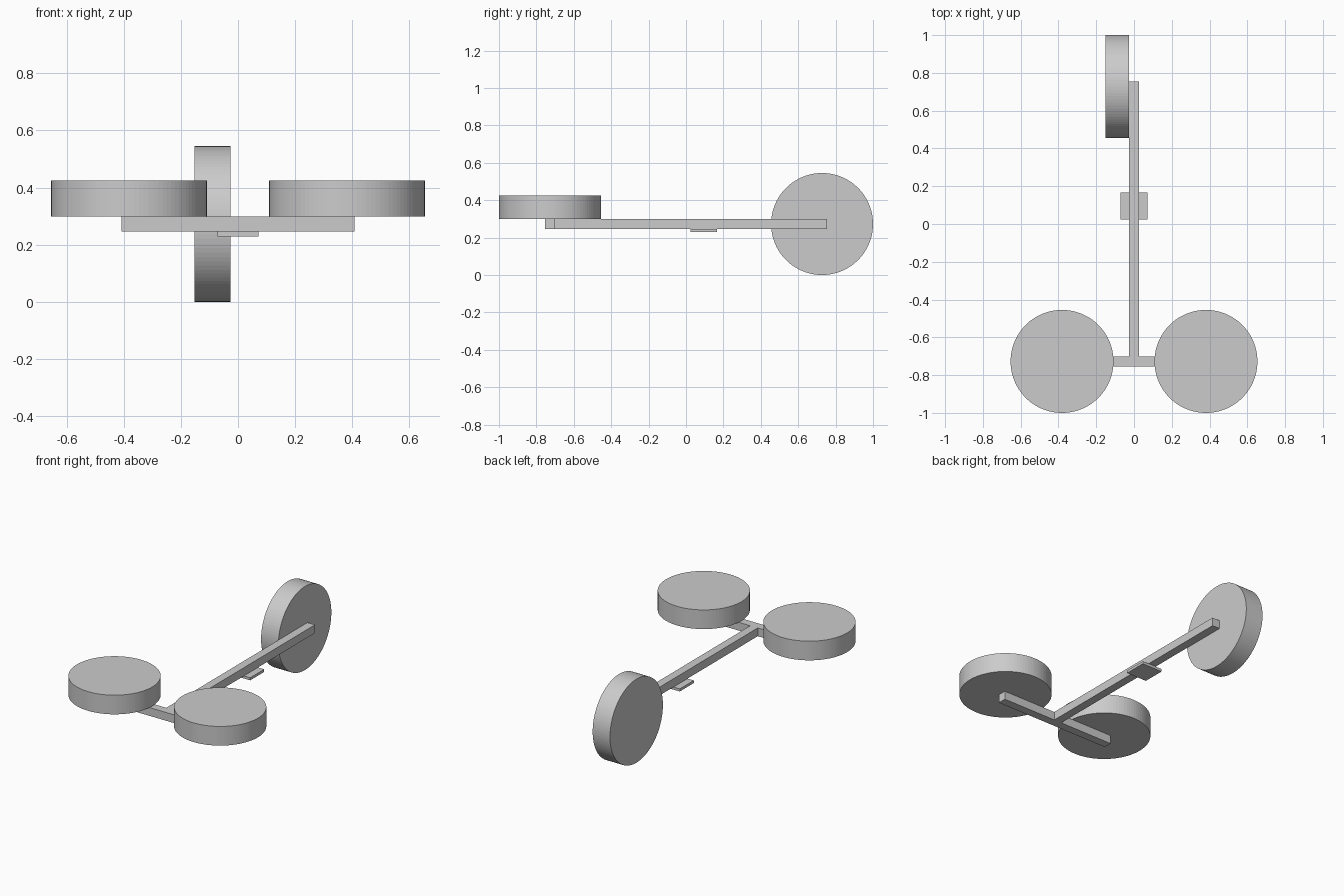
import bpy, bmesh, math

if "Cube" in bpy.data.objects:
    bpy.data.objects.remove(bpy.data.objects["Cube"])

R = 0.2725          # disc radius, also axle height
H = 0.027           # half thickness of the bars
W = 0.125           # disc width
CX, CY = 0.381, 0.7275


def disc(name, location, rotation=(0, 0, 0)):
    bpy.ops.mesh.primitive_cylinder_add(vertices=100, radius=R, depth=W,
                                        location=location, rotation=rotation)
    bpy.context.object.name = name


# T-shaped frame: long beam plus cross bar, one extruded outline
half = [(CX + H, -CY - H), (CX + H, -CY + H), (H, -CY + H), (H, CY + H)]
outline = half + [(-x, y) for x, y in reversed(half)]
bm = bmesh.new()
face = bm.faces.new([bm.verts.new((x, y, R - H)) for x, y in outline])
ext = bmesh.ops.extrude_face_region(bm, geom=[face], use_keep_orig=True)
bmesh.ops.translate(bm, vec=(0, 0, 2 * H),
                    verts=[v for v in ext["geom"] if isinstance(v, bmesh.types.BMVert)])
bmesh.ops.recalc_face_normals(bm, faces=bm.faces)
mesh = bpy.data.meshes.new("frame")
bm.to_mesh(mesh)
bm.free()
bpy.context.collection.objects.link(bpy.data.objects.new("frame", mesh))

# Pair of flat front discs resting on the cross bar
for side, sx in (("left", -1), ("right", 1)):
    disc("front_disc_" + side, (sx * CX, -CY, R + H + W / 2))

# Upright rear disc beside the beam
disc("rear_disc", (-H - W / 2, CY, R), (0, math.pi / 2, 0))

# Small plate under the beam
bpy.ops.mesh.primitive_cube_add(size=1, location=(0, 0.095, R - H - 0.0085))
plate = bpy.context.object
plate.name = "under_plate"
plate.scale = (0.144, 0.144, 0.017)
